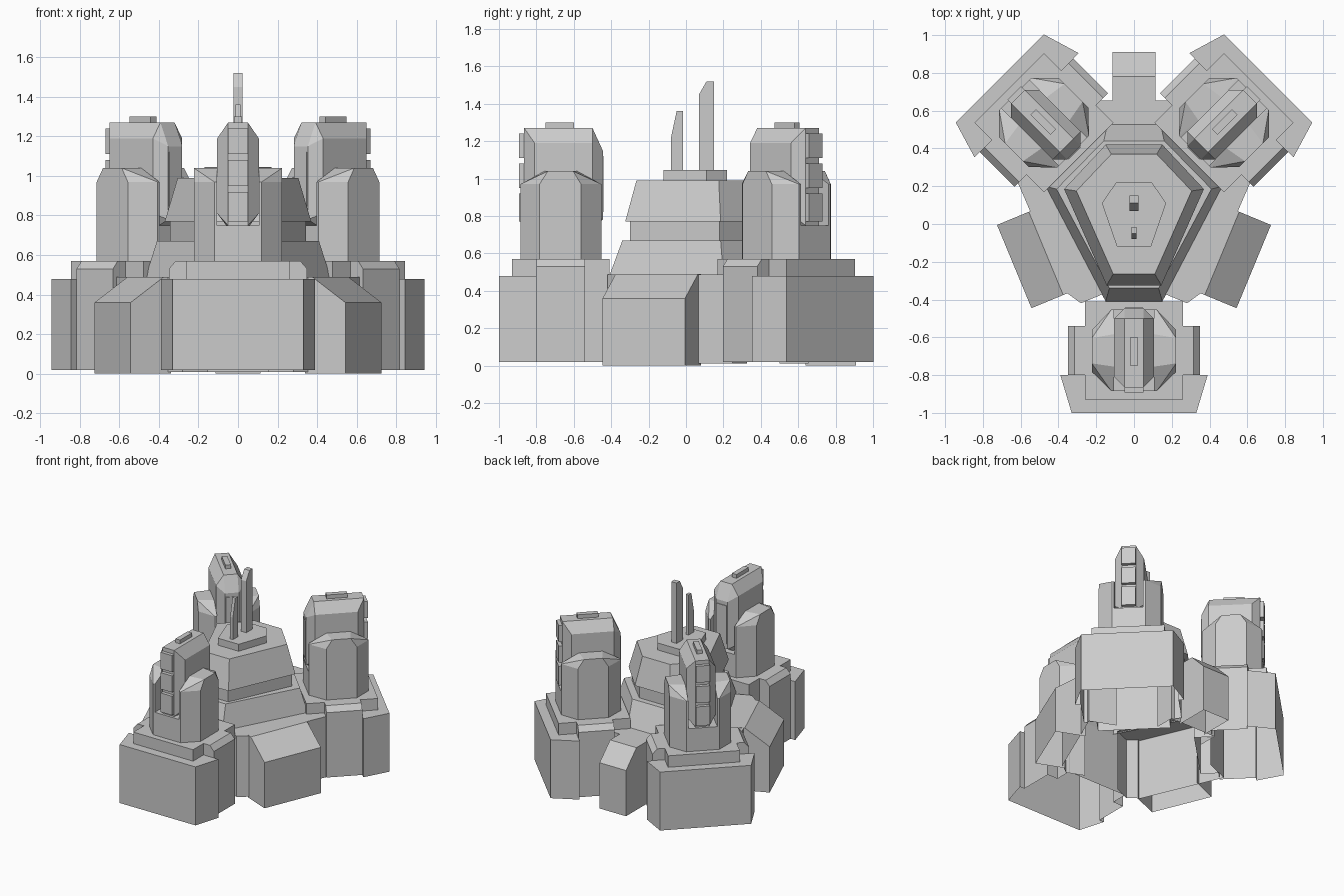
import bpy, bmesh, math
from mathutils import Matrix, Vector

if "Cube" in bpy.data.objects:
    bpy.data.objects.remove(bpy.data.objects["Cube"])

grey = bpy.data.materials.new("concrete grey")
grey.diffuse_color = (0.6, 0.6, 0.6, 1)
grey.use_nodes = True
grey.node_tree.nodes["Principled BSDF"].inputs["Base Color"].default_value = grey.diffuse_color
DOWN, BACK = (0, 0, -1), (-1, 0, 0)


def finish(name, bm, mat=Matrix()):
    bm.transform(mat)
    me = bpy.data.meshes.new(name)
    bm.to_mesh(me)
    bm.free()
    me.materials.append(grey)
    ob = bpy.data.objects.new(name, me)
    bpy.context.collection.objects.link(ob)


def hull(name, pts, mat=Matrix(), cut=()):
    """Convex solid around a few points; faces pointing along a cut direction are left open."""
    bm = bmesh.new()
    for p in pts:
        bm.verts.new(p)
    bmesh.ops.remove_doubles(bm, verts=bm.verts, dist=1e-5)
    res = bmesh.ops.convex_hull(bm, input=bm.verts)
    junk = [g for g in res["geom_interior"] if isinstance(g, bmesh.types.BMVert)]
    bmesh.ops.delete(bm, geom=junk, context='VERTS')
    bmesh.ops.dissolve_limit(bm, angle_limit=0.01, verts=bm.verts, edges=bm.edges)
    bmesh.ops.recalc_face_normals(bm, faces=bm.faces)
    bm.normal_update()
    gone = [f for f in bm.faces if any(f.normal.dot(Vector(c)) > .99 for c in cut)]
    bmesh.ops.delete(bm, geom=gone, context='FACES')
    finish(name, bm, mat)


def box(name, x0, x1, y0, y1, z0, z1, mat=Matrix(), cut=()):
    hull(name, [(x, y, z) for x in (x0, x1) for y in (y0, y1) for z in (z0, z1)], mat, cut)


def prism(name, outline, z0, z1, mat=Matrix(), cut=()):
    hull(name, [(x, y, z) for x, y in outline for z in (z0, z1)], mat, cut)


def mirrored(pts):
    return [(s * p[0], *p[1:]) for p in pts for s in (-1, 1)]


def loft(name, levels, mat=Matrix()):
    """Open-bottomed skin through symmetric rings; each level is (z, right half from front to back)."""
    bm = bmesh.new()
    rings = [[bm.verts.new((x, y, z)) for x, y in half + [(-x, y) for x, y in half[::-1]]]
             for z, half in levels]
    n = len(rings[0])
    for a, b in zip(rings, rings[1:]):
        for i in range(n):
            j = (i + 1) % n
            bm.faces.new((a[i], a[j], b[j], b[i]))
    bm.faces.new(rings[-1])
    finish(name, bm, mat)


# Central stepped keep (front, side and back corners per level)
neck = [(.125, -.30), (.345, .18), (.13, .395)]
pad = [(.09, -.12), (.17, .11), (.095, .22)]
loft("keep", [(.48, [(.15, -.41), (.47, .2), (.14, .53)]),
              (.67, [(.13, -.34), (.41, .185), (.16, .44)]),
              (.67, neck), (.77, neck),
              (.77, [(.145, -.325), (.37, .185), (.15, .42)]),
              (.99, [(.11, -.265), (.305, .175), (.12, .37)]),
              (.99, pad), (1.045, pad)])

# Masts with slanted tips
for name, w, y0, y1, ys, zs, zt in (("short_mast", .012, -.08, -.015, -.05, 1.22, 1.36),
                                    ("tall_mast", .023, .07, .15, .11, 1.45, 1.52)):
    hull(name, mirrored([(w, y0, 1.045), (w, y1, 1.045), (w, y0, zs), (w, ys, zt), (w, y1, zt)]),
         cut=[DOWN])


# Bastion with turret, in a local frame: outer wall at y = 0, inward is +y
def bastion(tag, m):
    plan = [(.33, 0), (.39, .2), (.35, .2), (.35, .46), (.26, .46), (.26, .59)]
    loft(tag + "_wall", [(.02, plan), (.48, plan)], m)
    box(tag + "_deck", -.26, .26, .07, .59, .48, .57, m, [DOWN])
    # Turret foot
    foot = mirrored([(.12, .115), (.223, .217), (.223, .439), (.12, .547)])
    prism(tag + "_turret_foot", foot, .57, .75, m, [DOWN])
    for s, side in ((-1, "left"), (1, "right")):
        # Side buttress top with a bevelled edge
        hull(f"{tag}_{side}_buttress",
             [(s * x, y, z) for y in (.2, .46)
              for x, z in ((.26, .48), (.35, .48), (.35, .53), (.315, .57), (.26, .57))],
             m, [DOWN, (-s, 0, 0)])
        # Turret shoulder beside the fin
        low = [(.105, .115), (.12, .115), (.223, .217), (.223, .439), (.12, .547), (.105, .547)]
        top = [(.105, .245), (.223, .262), (.223, .396), (.105, .417)]
        hull(f"{tag}_{side}_shoulder",
             [(s * x, y, z) for x, y in low for z in (.75, .97)]
             + [(s * x, y, 1.04) for x, y in top], m, [DOWN])
    # Tall fin: bevelled roof, tapered outer end, sloped inner end
    core = [(.06, .75), (.105, .81), (.105, 1.19), (.05, 1.27)]
    hull(tag + "_fin", mirrored([(x, y, z) for y in (.19, .50) for x, z in core]
         + [(.05, .135, .75), (.05, .135, 1.27), (.05, .555, .78), (.05, .555, 1.15)]), m, [DOWN])
    box(tag + "_inner_plate", -.045, .045, .55, .56, .82, 1.12, m, [(0, -1, 0)])
    # Stacked outer panels and roof hatch
    for i, (z0, z1) in enumerate(((.77, .92), (.95, 1.08), (1.11, 1.24))):
        box(f"{tag}_panel_{i + 1}", -.05, .05, .108, .136, z0, z1, m, [(0, 1, 0)])
    box(tag + "_hatch", -.02, .02, .25, .40, 1.27, 1.30, m, [DOWN])


bastion("front_bastion", Matrix.Translation((0, -1, 0)))
for s, side in ((1, "right"), (-1, "left")):
    bastion(side + "_bastion", Matrix.Translation((s * .71, .77, 0))
            @ Matrix.Rotation(math.radians(s * 135), 4, 'Z'))


# Curtain wall and sloping gatehouse, in a frame where +x points outward
def gate(tag, angle, f, t0, t1, d_in, d_top, d_out, wall):
    m = Matrix.Rotation(math.radians(angle), 4, 'Z')
    hull(tag + "_gatehouse", [(d, f * t, z) for t in (t0, t1) for d, z in
         ((d_in, 0), (d_out, 0), (d_out, .36), (d_top, .49), (d_in, .49))], m, [DOWN, BACK])
    prism(tag + "_curtain_wall", [(d, f * t) for d, t in wall], .01, .488, m, [DOWN, BACK])


side_wall = [(.28, -.28), (.42, -.28), (.475, -.19), (.485, .47), (.28, .47)]
back_wall = [(.5, -.2), (.655, -.2), (.655, .2), (.5, .2)]
gate("right", -22.5, 1, -.204, .273, .45, .49, .672, side_wall)
gate("left", 202.5, -1, -.204, .273, .45, .49, .672, side_wall)
gate("back", 90, 1, -.115, .115, .64, .78, .91, back_wall)
